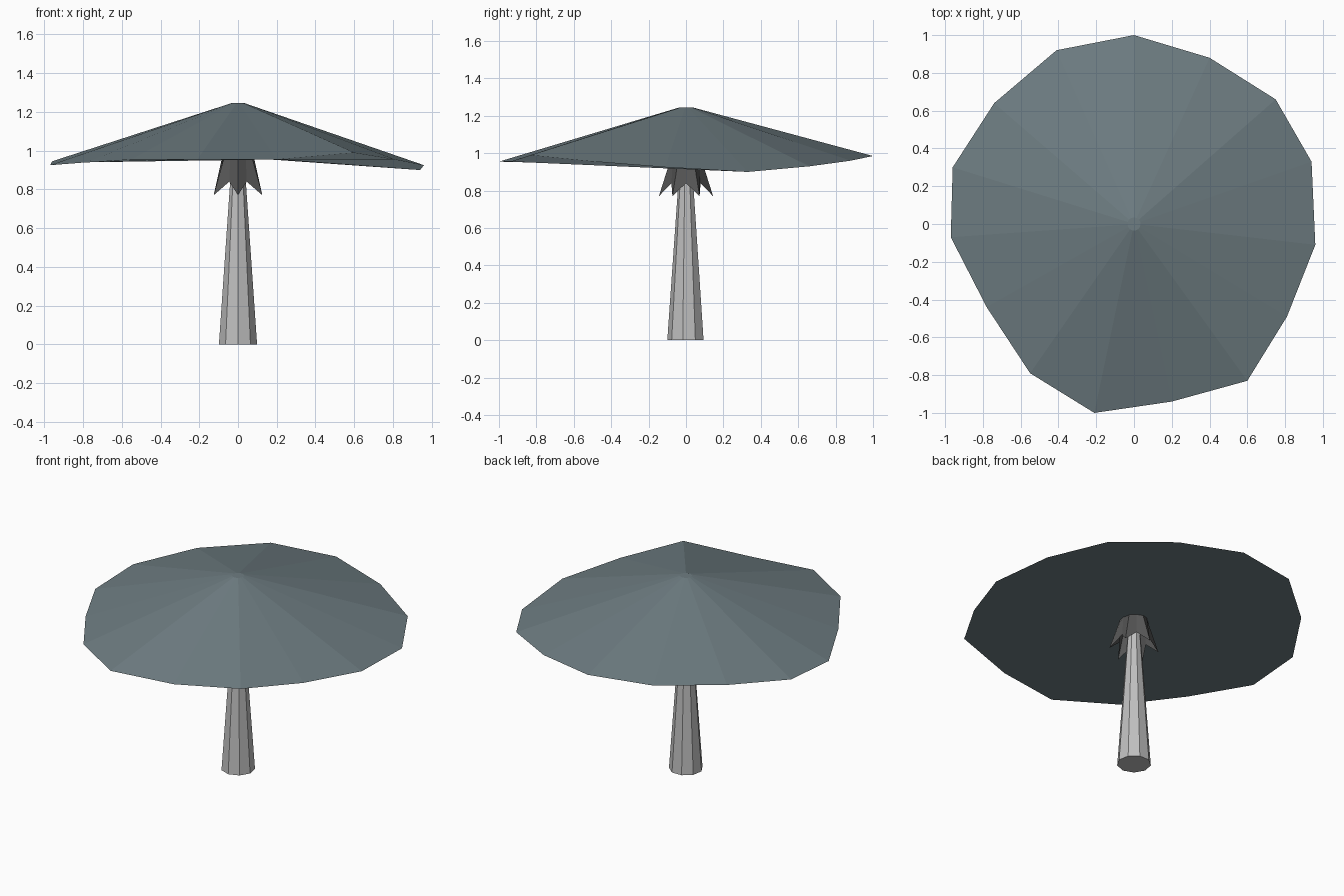
import bpy
from math import sin, cos, radians

cube = bpy.data.objects.get("Cube")
if cube:
    bpy.data.objects.remove(cube, do_unlink=True)


def material(name, rgb):
    mat = bpy.data.materials.new(name)
    mat.use_nodes = True
    color = (*rgb, 1.0)
    mat.diffuse_color = color
    mat.node_tree.nodes["Principled BSDF"].inputs["Base Color"].default_value = color
    return mat


def ring(count, radius, z, start=-90):
    """Regular ring of points, counter-clockwise."""
    angles = [radians(start + 360 * i / count) for i in range(count)]
    return [(radius * cos(a), radius * sin(a), z) for a in angles]


def loft(name, lower, upper, mat, closed=True):
    """Flat-faced shell joining two rings of equal length."""
    n = len(lower)
    faces = [(i, (i + 1) % n, n + (i + 1) % n, n + i) for i in range(n)]
    if closed:
        faces += [tuple(reversed(range(n))), tuple(range(n, 2 * n))]
    mesh = bpy.data.meshes.new(name)
    mesh.from_pydata(lower + upper, [], faces)
    mesh.materials.append(mat)
    obj = bpy.data.objects.new(name, mesh)
    bpy.context.collection.objects.link(obj)
    return obj


cap_color = material("slate_blue_grey", (0.156, 0.205, 0.223))
stem_color = material("pale_grey", (0.52, 0.52, 0.52))
skirt_color = material("dark_grey", (0.095, 0.095, 0.095))

# Stem: tapered, nine sides
loft("stem", ring(9, 0.1, 0), ring(9, 0.032, 0.97), stem_color)

# Skirt: open collar with six pointed tips
tips = ring(6, 0.145, 0.77)
notches = ring(6, 0.09, 0.84, -60)
hem = [point for pair in zip(tips, notches) for point in pair]
loft("skirt", hem, ring(12, 0.08, 0.975), skirt_color, closed=False)

# Cap: uneven rim rising to a small flat crown
rim = [
    (-0.21, -1.0, 0.955), (0.20, -0.94, 0.955), (0.60, -0.83, 0.99),
    (0.81, -0.49, 0.955), (0.96, -0.11, 0.925), (0.94, 0.33, 0.90),
    (0.75, 0.66, 0.93), (0.40, 0.88, 0.96), (0.0, 1.0, 0.985),
    (-0.41, 0.92, 0.995), (-0.74, 0.64, 0.98), (-0.96, 0.30, 0.945),
    (-0.97, -0.07, 0.925), (-0.78, -0.44, 0.94), (-0.55, -0.79, 0.955),
]
loft("cap", rim, ring(15, 0.035, 1.245, -102), cap_color)
